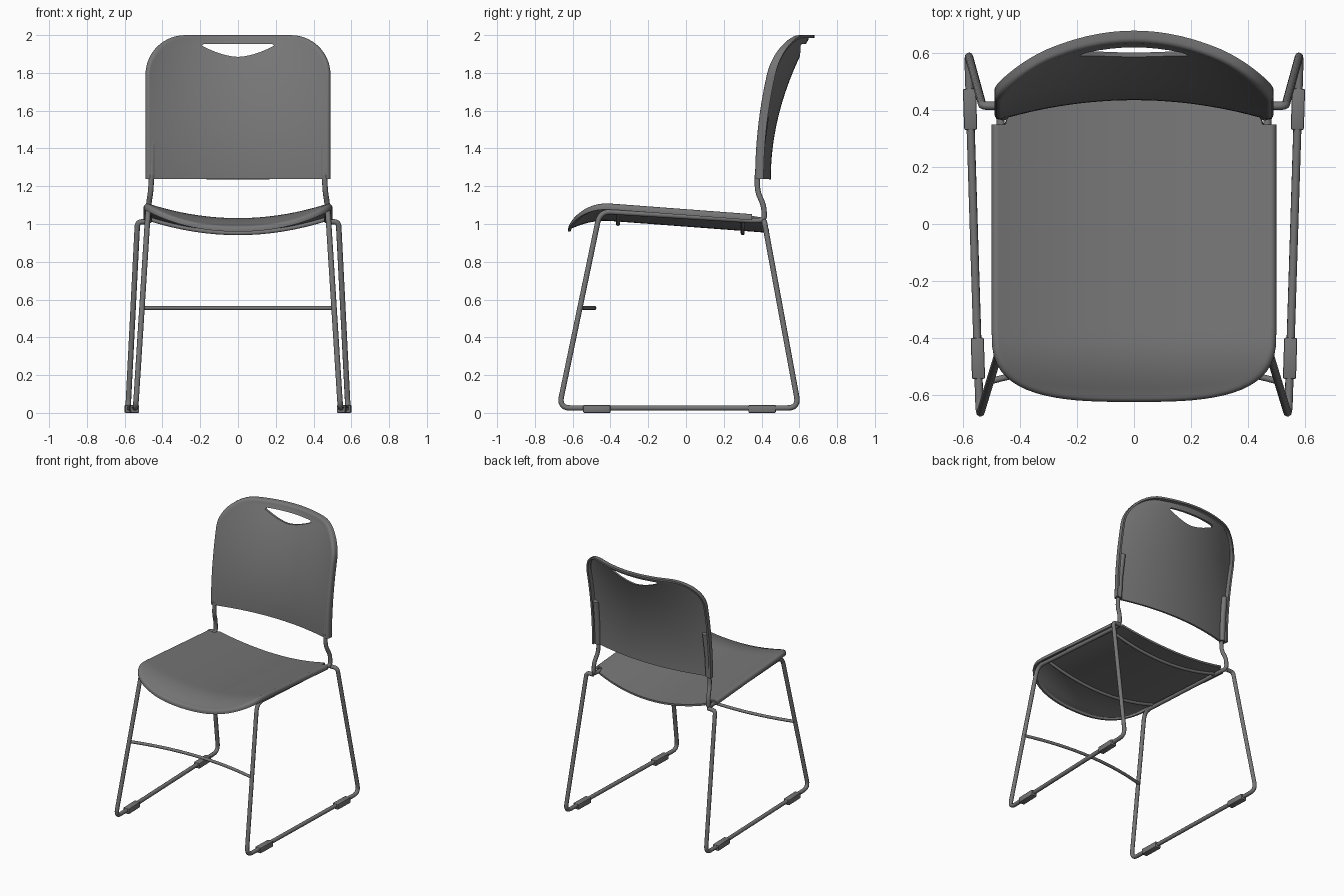
import bpy, bmesh, math
from mathutils import Vector

if "Cube" in bpy.data.objects:
    bpy.data.objects.remove(bpy.data.objects["Cube"], do_unlink=True)

grey = bpy.data.materials.new("Charcoal grey")
grey.use_nodes = True
grey.diffuse_color = (0.18, 0.18, 0.18, 1)
grey.node_tree.nodes["Principled BSDF"].inputs["Base Color"].default_value = grey.diffuse_color


def finish(name, mesh, angle=40):
    obj = bpy.data.objects.new(name, mesh)
    bpy.context.collection.objects.link(obj)
    mesh.materials.clear()
    mesh.materials.append(grey)
    bpy.ops.object.select_all(action="DESELECT")
    obj.select_set(True)
    bpy.context.view_layer.objects.active = obj
    bpy.ops.object.shade_smooth_by_angle(angle=math.radians(angle))
    return obj


def bake(obj):
    """Turn an object and its modifiers into a plain mesh, removing the source."""
    graph = bpy.context.evaluated_depsgraph_get()
    mesh = bpy.data.meshes.new_from_object(obj.evaluated_get(graph))
    bpy.data.objects.remove(obj, do_unlink=True)
    return mesh


def fillet(points, radius, steps=6):
    pts = [Vector(p) for p in points]
    path = [pts[0]]
    for a, b, c in zip(pts, pts[1:], pts[2:]):
        r = min(radius, (a - b).length * 0.45, (c - b).length * 0.45)
        p, q = b + (a - b).normalized() * r, b + (c - b).normalized() * r
        for i in range(steps + 1):
            t = i / steps
            path.append(p * (1 - t) ** 2 + b * 2 * t * (1 - t) + q * t * t)
    return path + [pts[-1]]


def rod(name, path, radius=0.0145):
    curve = bpy.data.curves.new(name, "CURVE")
    curve.dimensions = "3D"
    curve.bevel_depth, curve.bevel_resolution = radius, 3
    curve.use_fill_caps = True
    spline = curve.splines.new("POLY")
    spline.points.add(len(path) - 1)
    for point, co in zip(spline.points, path):
        point.co = (*co, 1)
    obj = bpy.data.objects.new(name, curve)
    bpy.context.collection.objects.link(obj)
    return finish(name, bake(obj))


def shell(name, xs, rows, surface, back, rolled, roll, flange, cutter=None):
    """Curved sheet with a rounded edge turned towards 'back'."""
    bm = bmesh.new()
    grid = [[bm.verts.new(surface(x, j / rows)) for j in range(rows + 1)] for x in xs]
    for a, b in zip(grid, grid[1:]):
        for j in range(rows):
            bm.faces.new((a[j], b[j], b[j + 1], a[j + 1]))
    edges = [e for e in bm.edges if e.is_boundary and rolled(e)]
    out = {}
    for e in edges:
        v, w = e.verts
        side = (w.co - v.co).cross(back).normalized()
        middle = (v.co + w.co) / 2
        if side.dot(middle - e.link_faces[0].calc_center_median()) < 0:
            side = -side
        for vert in (v, w):
            out[vert] = out.get(vert, Vector()) + side
    profile = [(math.sin(a), 1 - math.cos(a)) for a in (math.pi / 8 * k for k in range(1, 5))]
    profile = [(s * roll, d * roll) for s, d in profile] + [(roll, roll + flange)]
    rings = {v: [v] + [bm.verts.new(v.co + o.normalized() * s + back * d) for s, d in profile]
             for v, o in out.items()}
    for e in edges:
        p, q = rings[e.verts[0]], rings[e.verts[1]]
        for k in range(len(profile)):
            bm.faces.new((p[k], q[k], q[k + 1], p[k + 1]))
    bmesh.ops.recalc_face_normals(bm, faces=bm.faces)
    if sum(f.normal.dot(back) * f.calc_area() for f in bm.faces) > 0:
        bmesh.ops.reverse_faces(bm, faces=bm.faces)
    mesh = bpy.data.meshes.new(name)
    bm.to_mesh(mesh)
    bm.free()
    obj = bpy.data.objects.new(name, mesh)
    bpy.context.collection.objects.link(obj)
    solid = obj.modifiers.new("Thickness", "SOLIDIFY")
    solid.thickness, solid.offset = 0.014, -1
    if cutter:
        cut = obj.modifiers.new("Opening", "BOOLEAN")
        cut.operation, cut.solver, cut.object = "DIFFERENCE", "EXACT", cutter
    return finish(name, bake(obj))


def columns(half, count=36):
    return [half * math.sin(math.pi * (i / count - 0.5)) for i in range(count + 1)]


# Seat: dished across, with a waterfall front
ROLL = 0.02
SEAT = 0.5 - ROLL


def seat_z(x, y):
    drop = 0.065 * (max(0, -0.4 - y) / 0.225) ** 2
    return 1.0 - 0.075 * y - drop + 0.085 * (x / 0.5) ** 2


def seat_point(x, t):
    front = -0.38 - 0.225 * max(0, 1 - abs(x / SEAT) ** 3) ** (1 / 3)
    rear = 0.35 if abs(x) > 0.45 else 0.44 - 0.04 * (x / 0.45) ** 2
    y = front + (rear - front) * t
    return Vector((x, y, seat_z(x, y)))


shell("seat", columns(SEAT), 36, seat_point, Vector((0, 0, -1)),
      lambda e: min(v.co.y for v in e.verts) < 0.34, ROLL, 0.012)

# Handle opening in the backrest
bm = bmesh.new()
arc = [(-0.19 + 0.38 * i / 20) for i in range(21)]
outline = [(x, 1.885 + 0.058 * abs(x / 0.19) ** 1.7) for x in arc] + [(0.18, 1.954), (-0.18, 1.954)]
face = bm.faces.new([bm.verts.new((x, 0.3, z)) for x, z in outline])
new = bmesh.ops.extrude_face_region(bm, geom=[face])["geom"]
bmesh.ops.translate(bm, vec=(0, 0.6, 0), verts=[g for g in new if isinstance(g, bmesh.types.BMVert)])
bmesh.ops.recalc_face_normals(bm, faces=bm.faces)
cut_mesh = bpy.data.meshes.new("handle_cutter")
bm.to_mesh(cut_mesh)
bm.free()
cutter = bpy.data.objects.new("handle_cutter", cut_mesh)
bpy.context.collection.objects.link(cutter)
cutter.hide_render = True

# Backrest: wraps forward at the sides and leans back towards the top
BACK = 0.49 - ROLL


def back_point(x, t):
    bend = max(0, abs(x) - (BACK - 0.19)) / 0.19
    top = 1.79 + 0.19 * math.sqrt(max(0, 1 - bend * bend))
    z = 1.237 + (top - 1.237) * t
    h = (z - 1.237) / 0.763
    return Vector((x, 0.435 + 0.21 * h * h - (0.075 + 0.1 * h * h) * (x / 0.49) ** 2, z))


shell("backrest", columns(BACK), 40, back_point, Vector((0, 1, 0)),
      lambda e: max(v.co.z for v in e.verts) > 1.24, ROLL, 0.025, cutter)
bpy.data.objects.remove(cutter, do_unlink=True)

# Side frames, sleeves and foot glides
for s, side in ((1, "left"), (-1, "right")):
    def flip(points):
        return [(s * x, y, z) for x, y, z in points]

    sled = [(0.475, 0.415, 1.012), (0.532, 0.415, 1.012), (0.582, 0.597, 0.026),
            (0.542, -0.672, 0.026), (0.476, -0.455, 1.068), (0.468, 0.36, 1.018),
            (0.474, 0.415, 1.02), (0.474, 0.412, 1.1), (0.462, 0.378, 1.17),
            (0.458, 0.378, 1.26)]
    rod(side + "_frame", fillet(flip(sled), 0.06))
    rod(side + "_back_sleeve", flip([(0.458, 0.386, 1.24), (0.456, 0.395, 1.4), (0.452, 0.418, 1.57)]), 0.021)
    for y, place in ((-0.472, "front"), (0.403, "rear")):
        bm = bmesh.new()
        bmesh.ops.create_cube(bm, size=1)
        bmesh.ops.scale(bm, vec=(0.046, 0.145, 0.042), verts=bm.verts)
        bmesh.ops.bevel(bm, geom=bm.edges[:], offset=0.006, segments=2, affect="EDGES", profile=0.5)
        mesh = bpy.data.meshes.new("glide")
        bm.to_mesh(mesh)
        bm.free()
        glide = finish(f"{side}_{place}_foot_glide", mesh)
        glide.location = (s * (0.542 + 0.04 * (y + 0.672) / 1.269), y, 0.021)
        glide.rotation_euler.z = -s * 0.0315

# Bowed front stretcher and the two rods carrying the seat
span = [i / 12 - 1 for i in range(25)]
rod("front_stretcher", [(0.508 * u, -0.485 - 0.068 * u * u, 0.555) for u in span], 0.011)
for y, name in ((-0.36, "front_seat_support"), (0.3, "rear_seat_support")):
    rod(name, [(0.465 * u, y, seat_z(0.465 * u, y) - 0.026) for u in span], 0.011)
